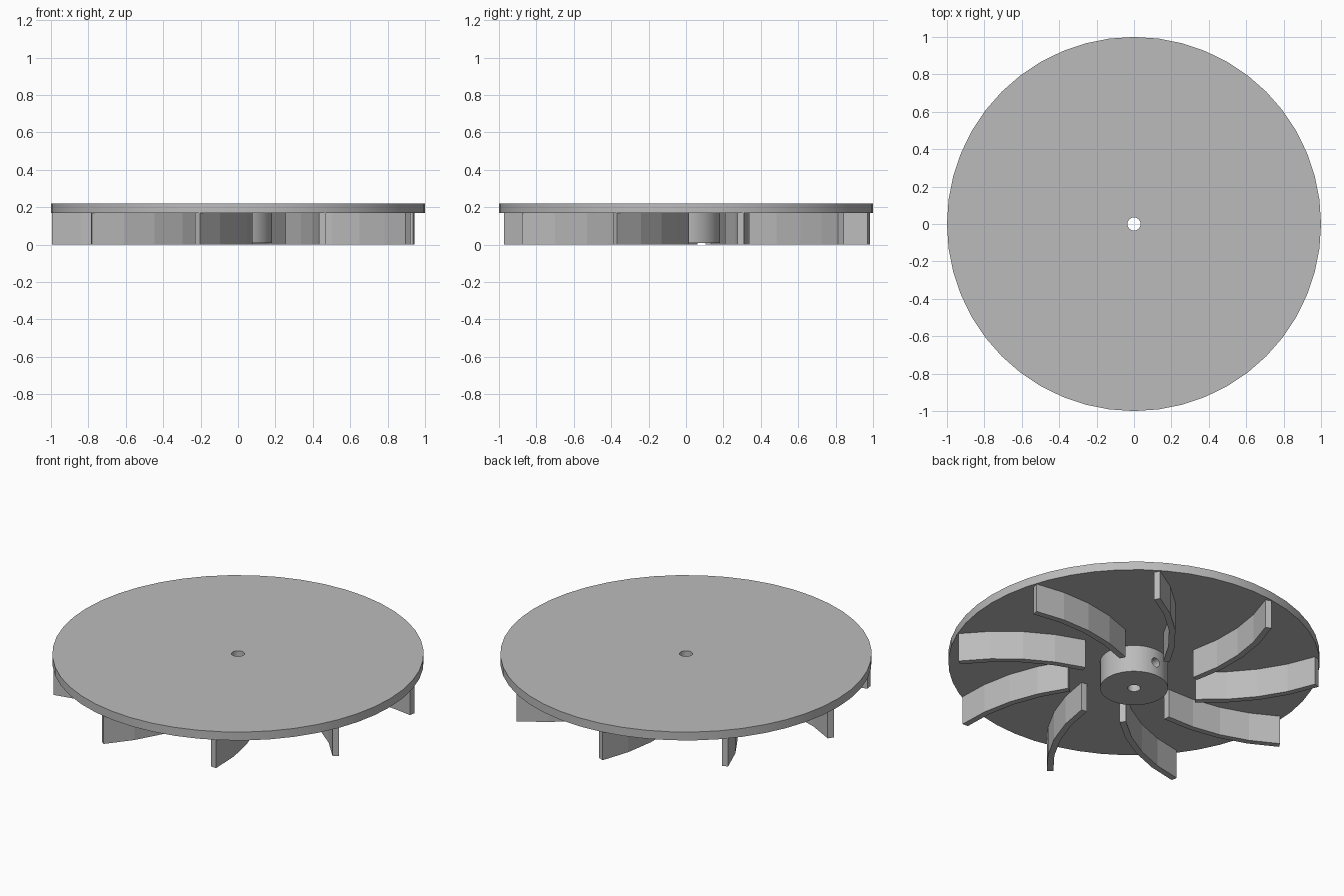
import bpy
import bmesh
import math
from mathutils import Vector

default = bpy.data.objects.get("Cube")
if default:
    bpy.data.objects.remove(default, do_unlink=True)

DISC_BOTTOM, DISC_TOP = 0.17, 0.22
BORE = 0.035
BLADES = 9

grey = bpy.data.materials.new("plain grey")
grey.use_nodes = True
grey.diffuse_color = (0.5, 0.5, 0.5, 1)
grey.node_tree.nodes["Principled BSDF"].inputs["Base Color"].default_value = (0.5, 0.5, 0.5, 1)


def add_object(name, mesh):
    obj = bpy.data.objects.new(name, mesh)
    bpy.context.collection.objects.link(obj)
    return obj


def finish(bm, name):
    bmesh.ops.recalc_face_normals(bm, faces=bm.faces)
    mesh = bpy.data.meshes.new(name)
    bm.to_mesh(mesh)
    bm.free()
    mesh.materials.append(grey)
    return mesh


def make_ring(name, radius, z0, z1, sides):
    """Solid washer: a rectangular section turned around z."""
    bm = bmesh.new()
    section = [(BORE, z0), (radius, z0), (radius, z1), (BORE, z1)]
    rows = []
    for i in range(sides):
        a = math.tau * i / sides
        rows.append([bm.verts.new((r * math.cos(a), r * math.sin(a), z)) for r, z in section])
    for i, row in enumerate(rows):
        nxt = rows[(i + 1) % sides]
        for k in range(4):
            j = (k + 1) % 4
            bm.faces.new((row[k], nxt[k], nxt[j], row[j]))
    return add_object(name, finish(bm, name))


def smooth(obj):
    bpy.ops.object.select_all(action="DESELECT")
    obj.select_set(True)
    bpy.context.view_layer.objects.active = obj
    bpy.ops.object.shade_smooth_by_angle(angle=math.radians(30))


def polar(radius, degrees):
    a = math.radians(degrees)
    return Vector((radius * math.cos(a), radius * math.sin(a)))


def blade_mesh(outer_angle, sweep=22.7, sagitta=0.055, thickness=0.035, segments=4):
    """Upright curved strip following a circular arc."""
    start, end = polar(0.35, outer_angle + sweep), polar(0.985, outer_angle)
    chord = end - start
    along = chord.normalized()
    side = Vector((-along.y, along.x))
    radius = chord.length ** 2 / (8 * sagitta) + sagitta / 2
    centre = (start + end) / 2 + side * (sagitta - radius)
    half = math.asin(chord.length / (2 * radius))
    bm = bmesh.new()
    rows = []
    for i in range(segments + 1):
        t = half * (2 * i / segments - 1)
        out = along * math.sin(t) + side * math.cos(t)
        inner = centre + out * (radius - thickness / 2)
        outer = centre + out * (radius + thickness / 2)
        rows.append([bm.verts.new((p.x, p.y, z)) for p, z in
                     ((inner, 0), (outer, 0), (outer, DISC_BOTTOM), (inner, DISC_BOTTOM))])
    for a, b in zip(rows, rows[1:]):
        for k in range(4):
            j = (k + 1) % 4
            bm.faces.new((a[k], b[k], b[j], a[j]))
    bm.faces.new(rows[0])
    bm.faces.new(rows[-1])
    return finish(bm, "blade")


# Back plate with its centre bore
smooth(make_ring("back_plate", 1.0, DISC_BOTTOM, DISC_TOP, 48))

# Hub with a set screw hole through its rear wall
hub = make_ring("hub", 0.183, 0.01, DISC_BOTTOM, 48)
bpy.ops.mesh.primitive_cylinder_add(vertices=24, radius=0.027, depth=0.24,
                                    location=(0, 0.13, 0.09), rotation=(math.pi / 2, 0, 0))
cutter = bpy.context.object
cutter.name = "screw_hole_cutter"
cutter.hide_render = True
cutter.data.materials.append(grey)
hole = hub.modifiers.new("screw_hole", "BOOLEAN")
hole.operation = "DIFFERENCE"
hole.solver = "EXACT"
hole.object = cutter
bpy.context.view_layer.objects.active = hub
bpy.ops.object.modifier_apply(modifier=hole.name)
bpy.data.objects.remove(cutter, do_unlink=True)
smooth(hub)

# Curved blades around the hub
shared = blade_mesh(17.3)
for n in range(BLADES):
    blade = add_object(f"blade_{n + 1}", shared)
    blade.rotation_euler.z = math.tau * n / BLADES
